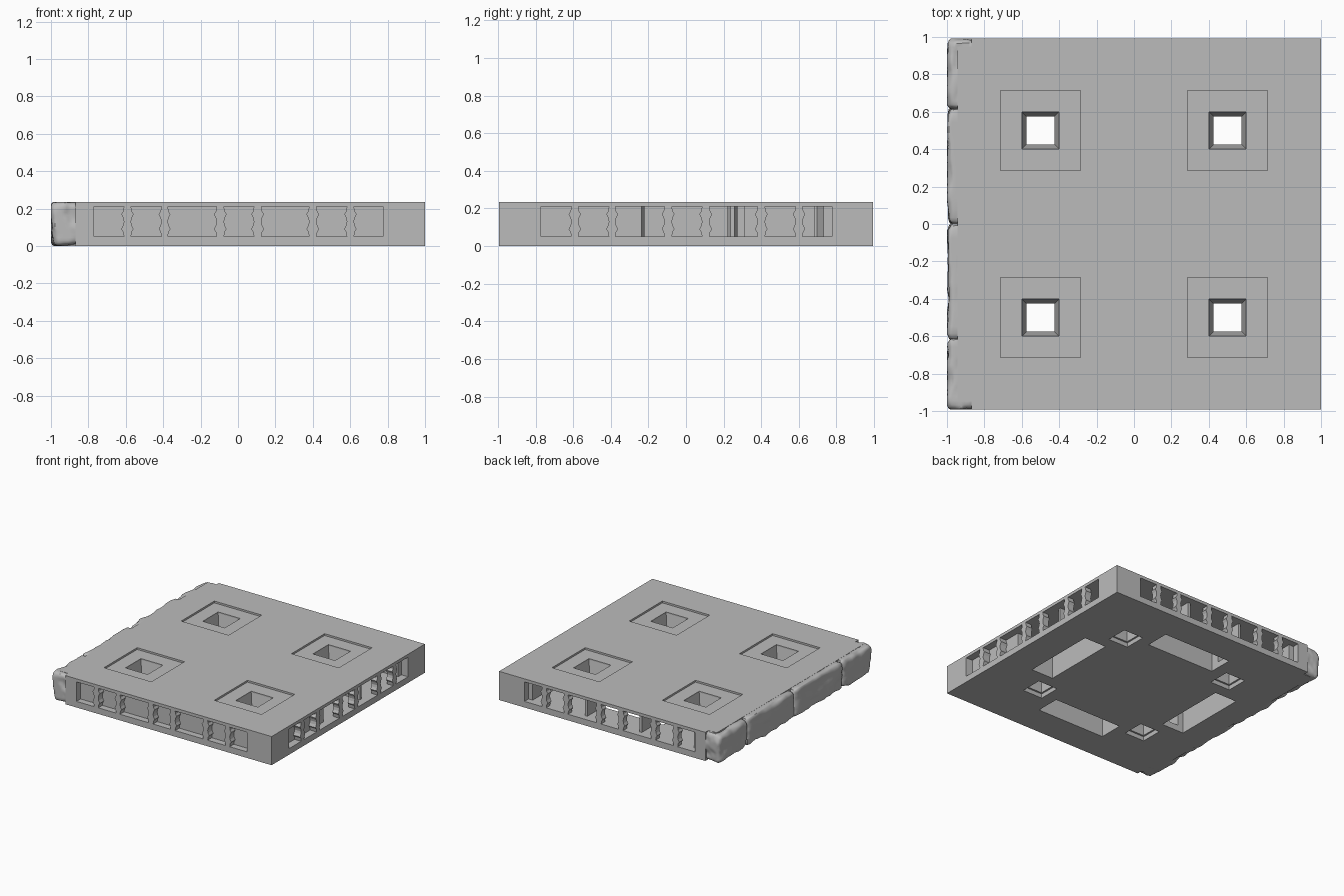
import bpy, bmesh, math
from mathutils import Vector, Matrix, noise

if "Cube" in bpy.data.objects:
    bpy.data.objects.remove(bpy.data.objects["Cube"])

grey = bpy.data.materials.new("stone grey")
grey.use_nodes = True
grey.diffuse_color = (0.5, 0.5, 0.5, 1)
grey.node_tree.nodes["Principled BSDF"].inputs["Base Color"].default_value = (0.5, 0.5, 0.5, 1)

TOP, EDGE, LEFT = 0.235, 0.993, -0.945
FLOOR, CEIL = 0.05, 0.21


def finish(name, bm):
    bmesh.ops.recalc_face_normals(bm, faces=bm.faces)
    mesh = bpy.data.meshes.new(name)
    bm.to_mesh(mesh)
    bm.free()
    mesh.materials.append(grey)
    ob = bpy.data.objects.new(name, mesh)
    bpy.context.collection.objects.link(ob)
    return ob


def loft(bm, rings):
    """Closed solid through rings of matching points."""
    vs = [[bm.verts.new(p) for p in r] for r in rings]
    n = len(vs[0])
    for a, b in zip(vs, vs[1:]):
        for i in range(n):
            bm.faces.new((a[i], a[(i + 1) % n], b[(i + 1) % n], b[i]))
    bm.faces.new(vs[0])
    bm.faces.new(vs[-1][::-1])


def box(bm, x0, x1, y0, y1, z0, z1):
    loft(bm, [[(x0, y0, z), (x1, y0, z), (x1, y1, z), (x0, y1, z)] for z in (z0, z1)])


def square(cx, cy, half, z):
    return [(cx + sx * half, cy + sy * half, z)
            for sx, sy in ((-1, -1), (1, -1), (1, 1), (-1, 1))]


def cut(body, bm, name):
    cutter = finish(name, bm)
    mod = body.modifiers.new(name, 'BOOLEAN')
    mod.operation, mod.solver, mod.object = 'DIFFERENCE', 'EXACT', cutter
    bpy.context.view_layer.objects.active = body
    bpy.ops.object.modifier_apply(modifier=name)
    bpy.data.objects.remove(cutter)


def three_sides(bm):
    """Repeat front geometry on the right and back sides."""
    geom = bm.verts[:] + bm.edges[:] + bm.faces[:]
    for turn in (90, 180):
        copy = bmesh.ops.duplicate(bm, geom=geom)["geom"]
        verts = [v for v in copy if isinstance(v, bmesh.types.BMVert)]
        bmesh.ops.rotate(bm, verts=verts, cent=(0, 0, 0),
                         matrix=Matrix.Rotation(math.radians(turn), 3, 'Z'))


# Base slab, stepped in at the two rough corners
bm = bmesh.new()
outline = [(-0.87, -EDGE), (1, -EDGE), (1, EDGE), (-0.87, EDGE),
           (-0.87, 0.95), (LEFT, 0.95), (LEFT, -0.95), (-0.87, -0.95)]
loft(bm, [[(x, y, z) for x, y in outline] for z in (0, TOP)])
slab = finish("floor_slab", bm)

# Tapered lock chambers behind three sides
bm = bmesh.new()
for cx in (-0.495, 0, 0.495):
    plan = [(cx - 0.237, -0.945), (cx + 0.237, -0.945), (cx + 0.237, -0.78),
            (cx + 0.195, -0.68), (cx - 0.195, -0.68), (cx - 0.237, -0.78)]
    loft(bm, [[(x, y, z) for x, y in plan] for z in (FLOOR, CEIL)])
three_sides(bm)
cut(slab, bm, "chambers")

# Corridor around the solid core
for axis in (0, 1):
    bm = bmesh.new()
    for s in (-0.65, 0.65):
        a, b = (s - 0.04, s + 0.04), (-0.69, 0.69)
        box(bm, *(a + b if axis else b + a), FLOOR, CEIL)
    cut(slab, bm, "corridor")

# Windows with wavy pillars between them
bm = bmesh.new()
wave = [(FLOOR, 0), (0.075, 0.004), (0.09, 0.014), (0.11, 0.004), (0.13, 0),
        (0.15, 0.004), (0.17, 0.014), (0.185, 0.004), (CEIL, 0)]
windows = [(-0.77, -0.61, 0, 1), (-0.572, -0.41, 1, 1), (-0.375, -0.225, 1, 0),
           (-0.075, 0.085, 1, 1), (0.225, 0.38, 0, 1), (0.42, 0.582, 1, 1), (0.62, 0.775, 1, 0)]
windows[2] = (-0.375, -0.115, 1, 1)
windows[4] = (0.125, 0.38, 1, 1)
for x0, x1, wl, wr in windows:
    side = [(x0 + wl * d, z) for z, d in wave] + [(x1 - wr * d, z) for z, d in reversed(wave)]
    loft(bm, [[(x, y, z) for x, z in side] for y in (-1.1, -0.94)])
three_sides(bm)
cut(slab, bm, "windows")

# Long slots opening through the underside
bm = bmesh.new()
for s in (-0.64, 0.64):
    box(bm, s - 0.1, s + 0.1, -0.31, 0.31, -0.1, CEIL)
    box(bm, -0.31, 0.31, s - 0.1, s + 0.1, -0.1, CEIL)
cut(slab, bm, "underside_slots")

# Shallow square recesses and funnel holes
corners = [(x, y) for x in (-0.5, 0.5) for y in (-0.5, 0.5)]
RECESS = TOP - 0.015
bm = bmesh.new()
for x, y in corners:
    box(bm, x - 0.215, x + 0.215, y - 0.215, y + 0.215, RECESS, 0.4)
cut(slab, bm, "recesses")
bm = bmesh.new()
profile = [(0.09, -0.1), (0.09, 0.035), (0.076, 0.035), (0.076, 0.09),
           (0.1, RECESS - 0.01), (0.1, 0.3)]
for x, y in corners:
    loft(bm, [square(x, y, h, z) for h, z in profile])
cut(slab, bm, "holes")


def stone(name, lo, hi, seed):
    """Rounded, chipped block."""
    lo, hi = Vector(lo), Vector(hi)
    mid, half = (lo + hi) / 2, (hi - lo) / 2
    r = 0.04
    bm = bmesh.new()
    bmesh.ops.create_cube(bm, size=2)
    bmesh.ops.subdivide_edges(bm, edges=bm.edges[:], cuts=15, use_grid_fill=True)
    for v in bm.verts:
        p = Vector(v.co[i] * half[i] for i in range(3))
        inner = Vector(max(-half[i] + r, min(half[i] - r, p[i])) for i in range(3))
        out = (p - inner).normalized()
        p = mid + inner + out * r
        n = noise.noise(p * 9 + Vector((seed * 7, 0, 0))) + 0.4 * noise.noise(p * 25)
        p += out * (0.016 * n - 0.004)
        v.co = (max(-1, p.x), max(-EDGE, min(EDGE, p.y)), max(0, min(TOP - 0.001, p.z)))
    ob = finish(name, bm)
    bpy.context.view_layer.objects.active = ob
    ob.select_set(True)
    bpy.ops.object.shade_smooth_by_angle(angle=math.radians(35))
    ob.select_set(False)


# Rough stones along the left edge; the end ones wrap the corners
H = TOP + 0.004
stone("front_corner_stone", (-1, -EDGE, 0), (-0.83, -0.61, H), 1)
stone("front_middle_stone", (-1, -0.625, 0), (-0.88, 0.005, H), 2)
stone("back_middle_stone", (-1, -0.005, 0), (-0.88, 0.625, H), 3)
stone("back_corner_stone", (-1, 0.61, 0), (-0.83, EDGE, H), 4)
